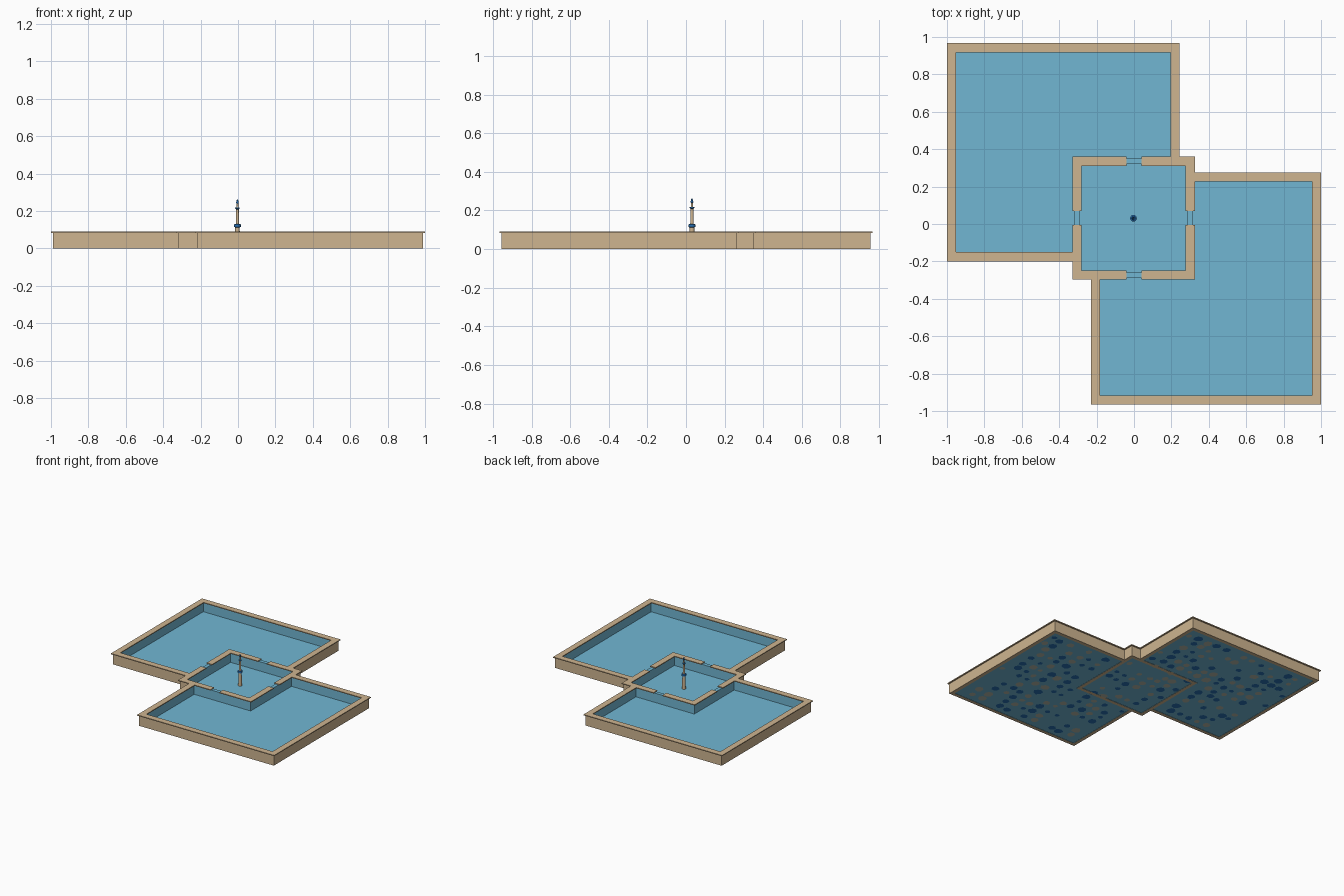
import bpy, bmesh, math, random

if "Cube" in bpy.data.objects:
    bpy.data.objects.remove(bpy.data.objects["Cube"])

def material(name, rgb):
    m = bpy.data.materials.new(name)
    m.diffuse_color = (*rgb, 1)
    m.use_nodes = True
    m.node_tree.nodes["Principled BSDF"].inputs["Base Color"].default_value = m.diffuse_color
    return m

STONE = material("sandstone", (0.62, 0.46, 0.28))
BLUE = material("pool_blue", (0.165, 0.47, 0.65))
NAVY = material("dark_blue", (0.02, 0.16, 0.45))
GREY = material("warm_grey", (0.44, 0.46, 0.39))

# Plan: outer coping rectangles (x0, x1, y0, y1)
CENTRE = (-0.33, 0.325, -0.298, 0.36)
POOLS = [(-1.0, 0.243, -0.20, 0.967), (-0.23, 1.0, -0.965, 0.275)]
RIM, OVER = 0.049, 0.01
GAP_X, GAP_Y = (-0.04, 0.04), (-0.005, 0.07)
FLOOR, WALL_TOP, TOP = 0.008, 0.083, 0.09
FLOOR_BASE = 0.002

def shrink(r, d):
    return (r[0] + d, r[1] - d, r[2] + d, r[3] - d)

def inside(r, x, y):
    return r[0] < x < r[1] and r[2] < y < r[3]

def kind(x, y, inset):
    """What stands at a plan point: wall, spill (notch), pool or out."""
    for r in [CENTRE] + POOLS:
        if inside(shrink(r, inset), x, y):
            if inside(shrink(r, RIM - inset), x, y):
                return "pool"
            if r is CENTRE and (GAP_X[0] < x < GAP_X[1] or GAP_Y[0] < y < GAP_Y[1]):
                return "spill"
            return "wall"
    return "out"

def build(name, inset, kinds, z0, z1, rule, skip_top=()):
    """Extrude the plan cells of the given kinds, closed only at their borders."""
    xs, ys = set(GAP_X), set(GAP_Y)
    for r in [CENTRE] + POOLS:
        for d in (inset, RIM - inset):
            s = shrink(r, d)
            xs.update(s[:2])
            ys.update(s[2:])
    xs, ys = sorted(xs), sorted(ys)

    def cell(i, j):
        if not (0 <= i < len(xs) - 1 and 0 <= j < len(ys) - 1):
            return "out"
        return kind((xs[i] + xs[i + 1]) / 2, (ys[j] + ys[j + 1]) / 2, inset)

    bm = bmesh.new()

    def quad(pts, mat):
        bm.faces.new([bm.verts.new(p) for p in pts]).material_index = mat

    for i in range(len(xs) - 1):
        for j in range(len(ys) - 1):
            k = cell(i, j)
            if k not in kinds:
                continue
            a, b, c, d = xs[i], xs[i + 1], ys[j], ys[j + 1]
            if k not in skip_top:
                quad([(a, c, z1), (b, c, z1), (b, d, z1), (a, d, z1)], rule(k, "top"))
            quad([(a, d, z0), (b, d, z0), (b, c, z0), (a, c, z0)], rule(k, "bottom"))
            for di, dj, p, q in ((0, -1, (a, c), (b, c)), (1, 0, (b, c), (b, d)),
                                 (0, 1, (b, d), (a, d)), (-1, 0, (a, d), (a, c))):
                n = cell(i + di, j + dj)
                if n not in kinds:
                    quad([(*p, z0), (*q, z0), (*q, z1), (*p, z1)], rule(k, n))
    bmesh.ops.remove_doubles(bm, verts=bm.verts, dist=1e-5)
    return finish(name, bm, (STONE, BLUE))

def finish(name, bm, mats):
    me = bpy.data.meshes.new(name)
    bm.to_mesh(me)
    bm.free()
    for m in mats:
        me.materials.append(m)
    ob = bpy.data.objects.new(name, me)
    bpy.context.collection.objects.link(ob)
    return ob

# Basin walls: stone outside, blue towards the water and on the spillways
build("basin_walls", OVER, ("wall", "spill"), 0, WALL_TOP,
      lambda k, n: int(n == "pool" or (k == "spill" and n == "top")), skip_top=("wall",))
# Blue floor of the three basins
build("pool_floor", OVER, ("pool",), FLOOR_BASE, FLOOR, lambda k, n: 1)
# Overhanging coping, broken at the four spillways
build("coping", 0, ("wall",), WALL_TOP, TOP, lambda k, n: 0)

# Mottled underside: thin irregular dark blue and grey patches
random.seed(4)
bm = bmesh.new()
STEP = 0.085
for i in range(-11, 12):
    for j in range(-11, 12):
        x, y = ((v + random.uniform(-0.15, 0.15)) * STEP for v in (i, j))
        roll, r = random.random(), random.uniform(0.022, 0.042)
        if roll > 0.75 or any(kind(x + u, y + v, OVER) != "pool"
                              for u in (-r, r) for v in (-r, r)):
            continue
        ring = [bm.verts.new((x + r * random.uniform(0.75, 1) * math.cos(-t * math.tau / 7),
                              y + r * random.uniform(0.75, 1) * math.sin(-t * math.tau / 7),
                              0.0005)) for t in range(7)]
        bm.faces.new(ring).material_index = int(roll > 0.37)
finish("underside_patches", bm, (NAVY, GREY))

def lathe(name, profile, mat, sides=16):
    """Turn an (r, z) profile round the centre of the middle basin."""
    cx, cy = -0.003, 0.031
    bm = bmesh.new()
    rings = [[bm.verts.new((cx + r * math.cos(t * math.tau / sides),
                            cy + r * math.sin(t * math.tau / sides), z))
              for t in range(sides)] for r, z in profile]
    for lo, hi in zip(rings, rings[1:]):
        for t in range(sides):
            u = (t + 1) % sides
            bm.faces.new((lo[t], lo[u], hi[u], hi[t]))
    bm.faces.new(rings[0][::-1])
    bm.faces.new(rings[-1])
    ob = finish(name, bm, (mat,))
    bpy.context.view_layer.objects.active = ob
    ob.select_set(True)
    bpy.ops.object.shade_smooth_by_angle(angle=math.radians(35))
    ob.select_set(False)

# Fountain: pedestal, two bowls, stem and spout
lathe("fountain_pedestal", [(0.014, FLOOR), (0.012, 0.112)], STONE)
lathe("lower_bowl", [(0.012, 0.112), (0.018, 0.115), (0.018, 0.128), (0.012, 0.131)], NAVY)
lathe("fountain_stem", [(0.009, 0.131), (0.007, 0.208)], STONE)
lathe("upper_bowl", [(0.007, 0.208), (0.012, 0.212), (0.012, 0.217), (0.007, 0.219)], NAVY)
lathe("upper_stem", [(0.006, 0.219), (0.005, 0.240)], STONE)
lathe("spout", [(0.005, 0.240), (0.007, 0.243), (0.007, 0.246), (0.003, 0.262)], NAVY)
